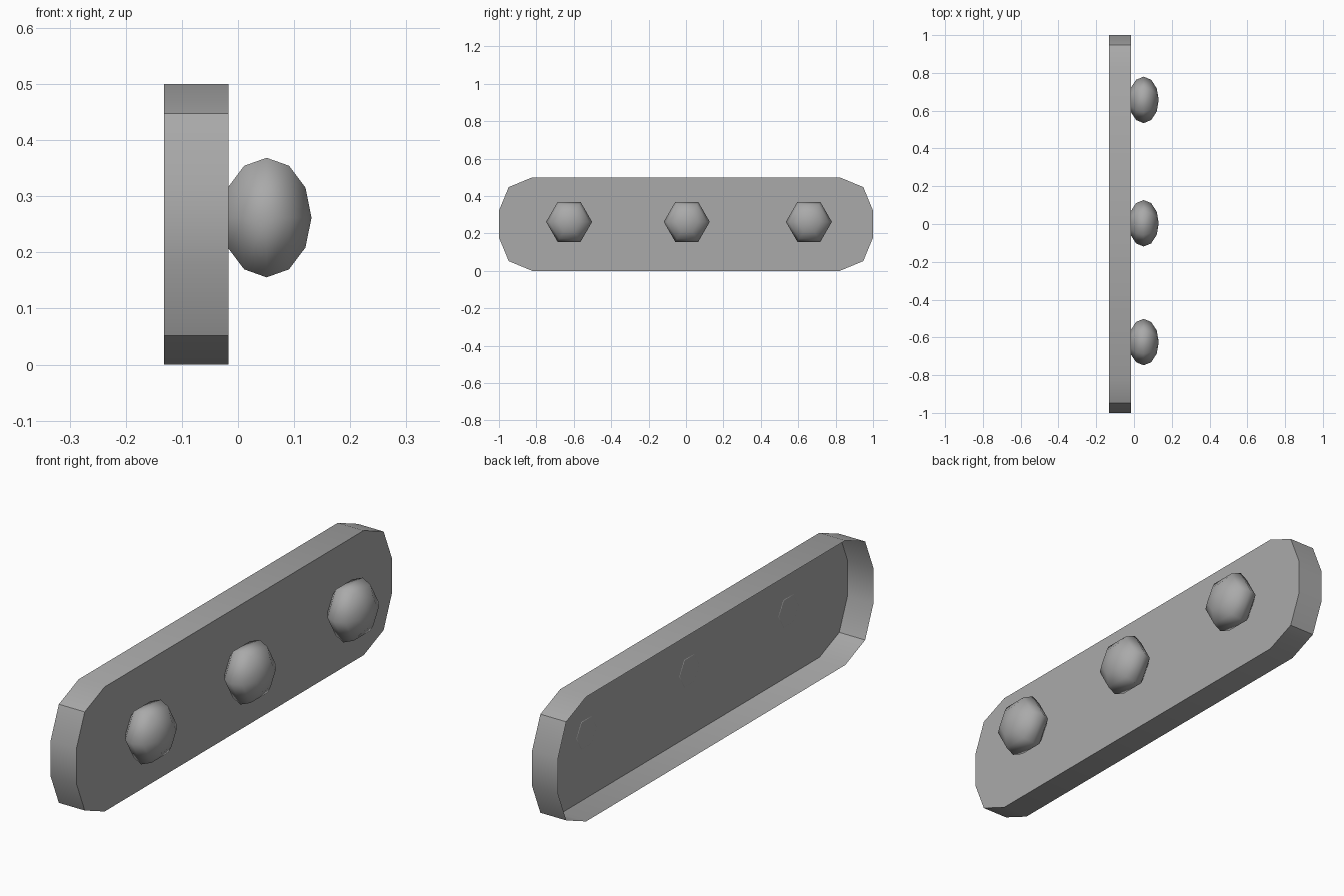
import bpy, bmesh, math
from mathutils import Matrix

default = bpy.data.objects.get("Cube")
if default:
    bpy.data.objects.remove(default, do_unlink=True)

# Single grey finish
grey = bpy.data.materials.new("plain grey")
grey.use_nodes = True
colour = (0.4, 0.4, 0.4, 1)
grey.diffuse_color = colour
grey.node_tree.nodes["Principled BSDF"].inputs["Base Color"].default_value = colour


def add_object(name, bm, angle):
    mesh = bpy.data.meshes.new(name)
    bm.to_mesh(mesh)
    bm.free()
    mesh.materials.append(grey)
    obj = bpy.data.objects.new(name, mesh)
    bpy.context.collection.objects.link(obj)
    bpy.ops.object.select_all(action='DESELECT')
    obj.select_set(True)
    bpy.context.view_layer.objects.active = obj
    bpy.ops.object.shade_smooth_by_angle(angle=math.radians(angle))
    return obj


# Backing plate: thin tray with rounded corners, open at the back
FACE_X, RIM_X, RADIUS = -0.017, -0.132, 0.178
bm = bmesh.new()
outline = []
for i, (sy, sz) in enumerate([(1, 1), (-1, 1), (-1, -1), (1, -1)]):
    for step in range(3):
        a = math.radians(90 * i + 45 * step)
        y = sy * (1 - RADIUS) + RADIUS * math.cos(a)
        z = 0.25 + sz * (0.25 - RADIUS) + RADIUS * math.sin(a)
        outline.append((y, z))
front = [bm.verts.new((FACE_X, y, z)) for y, z in outline]
rim = [bm.verts.new((RIM_X, y, z)) for y, z in outline]
bm.faces.new(front)
for i in range(len(outline)):
    j = (i + 1) % len(outline)
    bm.faces.new((front[j], front[i], rim[i], rim[j]))
add_object("backing_plate", bm, 30)

# Three six-sided knobs, flattened along x, with the hidden back cap removed
for name, y in (("front_knob", -0.625), ("middle_knob", 0.004), ("rear_knob", 0.657)):
    bm = bmesh.new()
    bmesh.ops.create_uvsphere(bm, u_segments=6, v_segments=6, radius=1)
    bmesh.ops.rotate(bm, verts=bm.verts, matrix=Matrix.Rotation(math.pi / 2, 3, 'Y'))
    bmesh.ops.scale(bm, verts=bm.verts, vec=(0.08, 0.123, 0.123))
    cap = [v for v in bm.verts if v.co.x < -0.075]
    bmesh.ops.delete(bm, geom=cap, context='VERTS')
    bmesh.ops.translate(bm, verts=bm.verts, vec=(0.051, y, 0.262))
    add_object(name, bm, 180)
